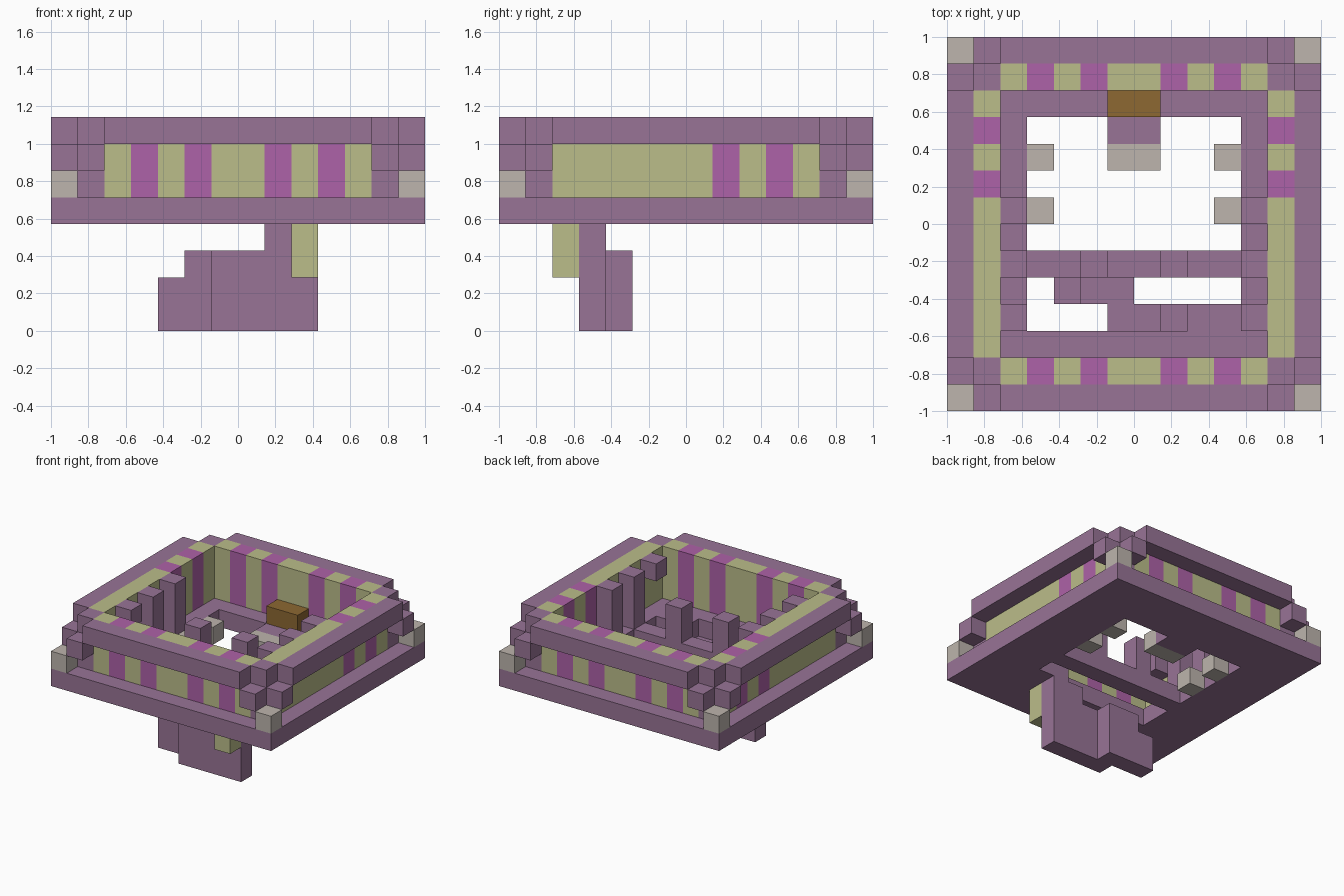
import bpy
import bmesh

if "Cube" in bpy.data.objects:
    bpy.data.objects.remove(bpy.data.objects["Cube"], do_unlink=True)

U = 1 / 7  # one block; the plan is 14 x 14 blocks, 8 high


def material(name, rgb):
    m = bpy.data.materials.new(name)
    m.use_nodes = True
    m.diffuse_color = (*rgb, 1)
    m.node_tree.nodes["Principled BSDF"].inputs["Base Color"].default_value = (*rgb, 1)
    return m


PURPLE = material("purple stone", (0.314, 0.174, 0.305))
CREAM = material("pale yellow stone", (0.497, 0.509, 0.254))
MAGENTA = material("magenta panel", (0.423, 0.122, 0.392))
GREY = material("warm grey stone", (0.509, 0.462, 0.418))
BROWN = material("brown wood", (0.266, 0.138, 0.032))


def block(name, mat, x, y, z):
    """Box from ranges in blocks; x and y count from the centre."""
    bm = bmesh.new()
    bmesh.ops.create_cube(bm, size=1)
    for v in bm.verts:
        for i, (lo, hi) in enumerate((x, y, z)):
            v.co[i] = U * (hi if v.co[i] > 0 else lo)
    me = bpy.data.meshes.new(name)
    bm.to_mesh(me)
    bm.free()
    me.materials.append(mat)
    ob = bpy.data.objects.new(name, me)
    bpy.context.collection.objects.link(ob)
    return ob


def flip(r, s):
    return tuple(sorted((r[0] * s, r[1] * s)))


# Base plate around the central opening
for s, side in ((-1, "front"), (1, "back")):
    block(side + "_base", PURPLE, (-7, 7), flip((4, 7), s), (4, 5))
for s, side in ((-1, "right"), (1, "left")):
    block(side + "_base", PURPLE, flip((4, 7), s), (-4, 4), (4, 5))

# Overhanging top rim
for s, side in ((-1, "front"), (1, "back")):
    block(side + "_rim", PURPLE, (-5, 5), flip((6, 7), s), (7, 8))
for s, side in ((-1, "right"), (1, "left")):
    block(side + "_rim", PURPLE, flip((6, 7), s), (-5, 5), (7, 8))

# Corners: pillar, two brackets and a grey block
for sx in (-1, 1):
    for sy in (-1, 1):
        inner_x, outer_x = flip((5, 6), sx), flip((6, 7), sx)
        inner_y, outer_y = flip((5, 6), sy), flip((6, 7), sy)
        block("corner_pillar", PURPLE, inner_x, inner_y, (5, 8))
        block("corner_bracket", PURPLE, inner_x, outer_y, (6, 7))
        block("corner_bracket", PURPLE, outer_x, inner_y, (6, 7))
        block("corner_block", GREY, outer_x, outer_y, (5, 6))

# Striped walls, alternating yellow and magenta
END_STOPS = (-5, -4, -3, -2, -1, 1, 2, 3, 4, 5)
SIDE_STOPS = (-5, 1, 2, 3, 4, 5)
for s in (-1, 1):
    for stops, along_x in ((END_STOPS, True), (SIDE_STOPS, False)):
        for i, run in enumerate(zip(stops, stops[1:])):
            mat = MAGENTA if i % 2 else CREAM
            thick = flip((5, 6), s)
            x, y = (run, thick) if along_x else (thick, run)
            block("wall_panel", mat, x, y, (5, 8))

# Chest on the back ledge with its step
block("chest", BROWN, (-1, 1), (4, 5), (5, 6))
block("chest_step", PURPLE, (-1, 1), (3, 4), (4, 5))
block("chest_step_edge", GREY, (-1, 1), (2, 3), (4, 5))

# Beam across the opening, and posts
block("cross_beam", PURPLE, (-4, 4), (-2, -1), (4, 5))
for s in (-1, 1):
    block("beam_post", PURPLE, flip((1, 2), s), (-2, -1), (5, 7))
    block("upper_bracket", PURPLE, flip((4, 5), s), (-4, -3), (7, 8))
    for y in (-2, 0):
        block("side_post", PURPLE, flip((4, 5), s), (y, y + 1), (5, 8))
    for y in (0, 2):
        block("grey_seat", GREY, flip((3, 4), s), (y, y + 1), (4, 5))

# Stair rising from the ground to the base plate
block("stair_foot", PURPLE, (-3, -2), (-3, -2), (0, 2))
block("stair_turn", PURPLE, (-2, 0), (-3, -2), (0, 3))
block("stair_middle", PURPLE, (-1, 1), (-4, -3), (0, 3))
block("stair_upper", PURPLE, (1, 2), (-4, -3), (0, 4))
block("stair_support", PURPLE, (2, 3), (-4, -3), (0, 4))
block("stair_landing", PURPLE, (2, 4), (-4, -3), (4, 5))
block("hanging_block", CREAM, (2, 3), (-5, -4), (2, 4))
